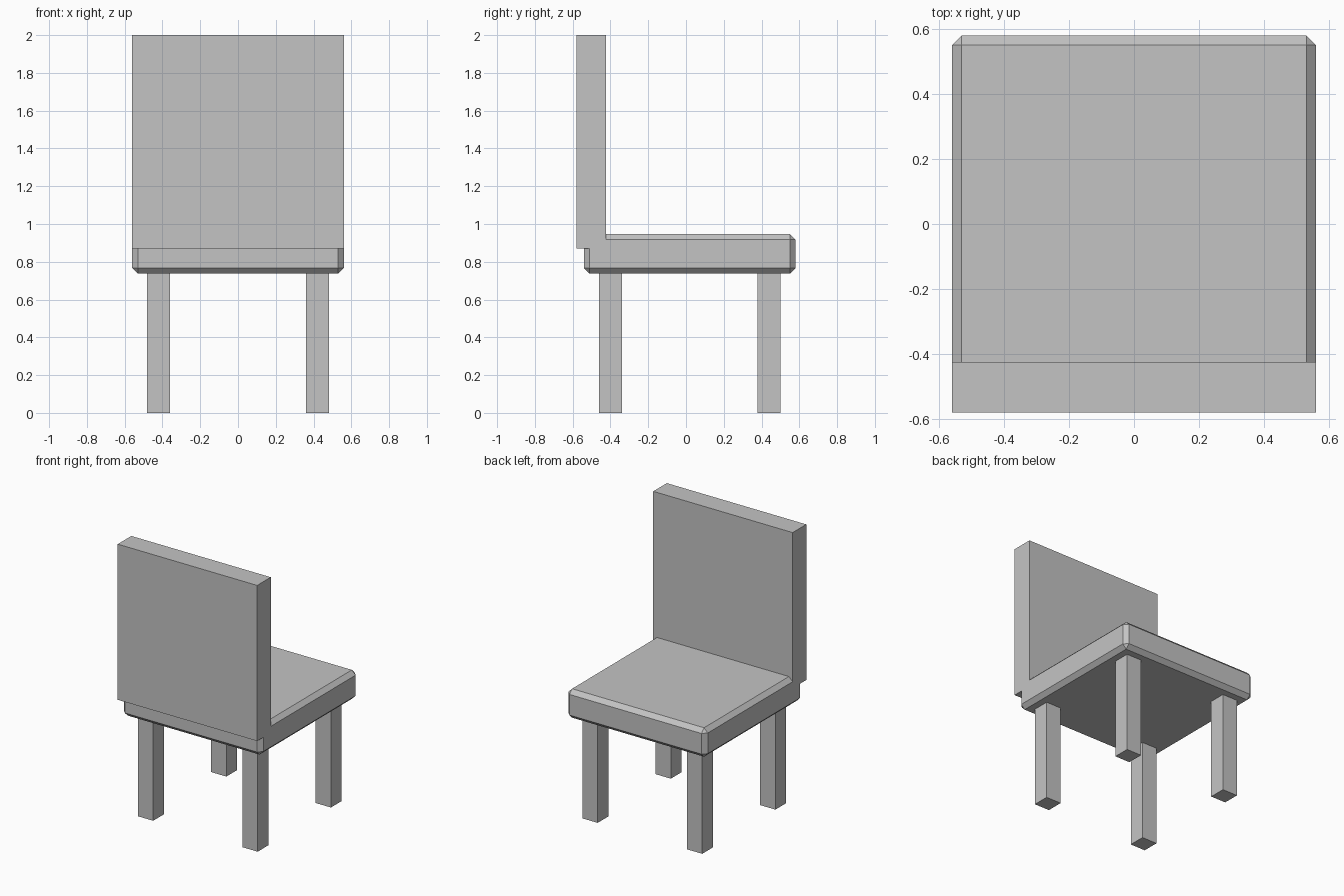
import bpy

if "Cube" in bpy.data.objects:
    bpy.data.objects.remove(bpy.data.objects["Cube"])

# Single plain material
grey = bpy.data.materials.new("plain grey")
grey.diffuse_color = (0.55, 0.55, 0.55, 1)
grey.use_nodes = True
grey.node_tree.nodes["Principled BSDF"].inputs["Base Color"].default_value = grey.diffuse_color


def box(name, low, high, bevel=0):
    """Box between two corners, with optional chamfered edges."""
    bpy.ops.mesh.primitive_cube_add(
        size=1, location=[(a + b) / 2 for a, b in zip(low, high)])
    part = bpy.context.object
    part.name = name
    part.scale = [b - a for a, b in zip(low, high)]
    bpy.ops.object.transform_apply(location=False, rotation=False, scale=True)
    part.data.materials.append(grey)
    if bevel:
        chamfer = part.modifiers.new("chamfer", 'BEVEL')
        chamfer.width = bevel
        chamfer.segments = 1
    return part


# Seat with chamfered edges
box("seat", (-0.56, -0.54, 0.737), (0.56, 0.58, 0.947), bevel=0.03)

# Upright back panel, slightly overhanging the seat
box("backrest", (-0.56, -0.58, 0.87), (0.56, -0.424, 2.0))

# Four square legs
for side, x in (("left", -0.42), ("right", 0.42)):
    for end, y in (("back", -0.40), ("front", 0.44)):
        box(f"{end}_{side}_leg", (x - 0.061, y - 0.061, 0), (x + 0.061, y + 0.061, 0.745))
